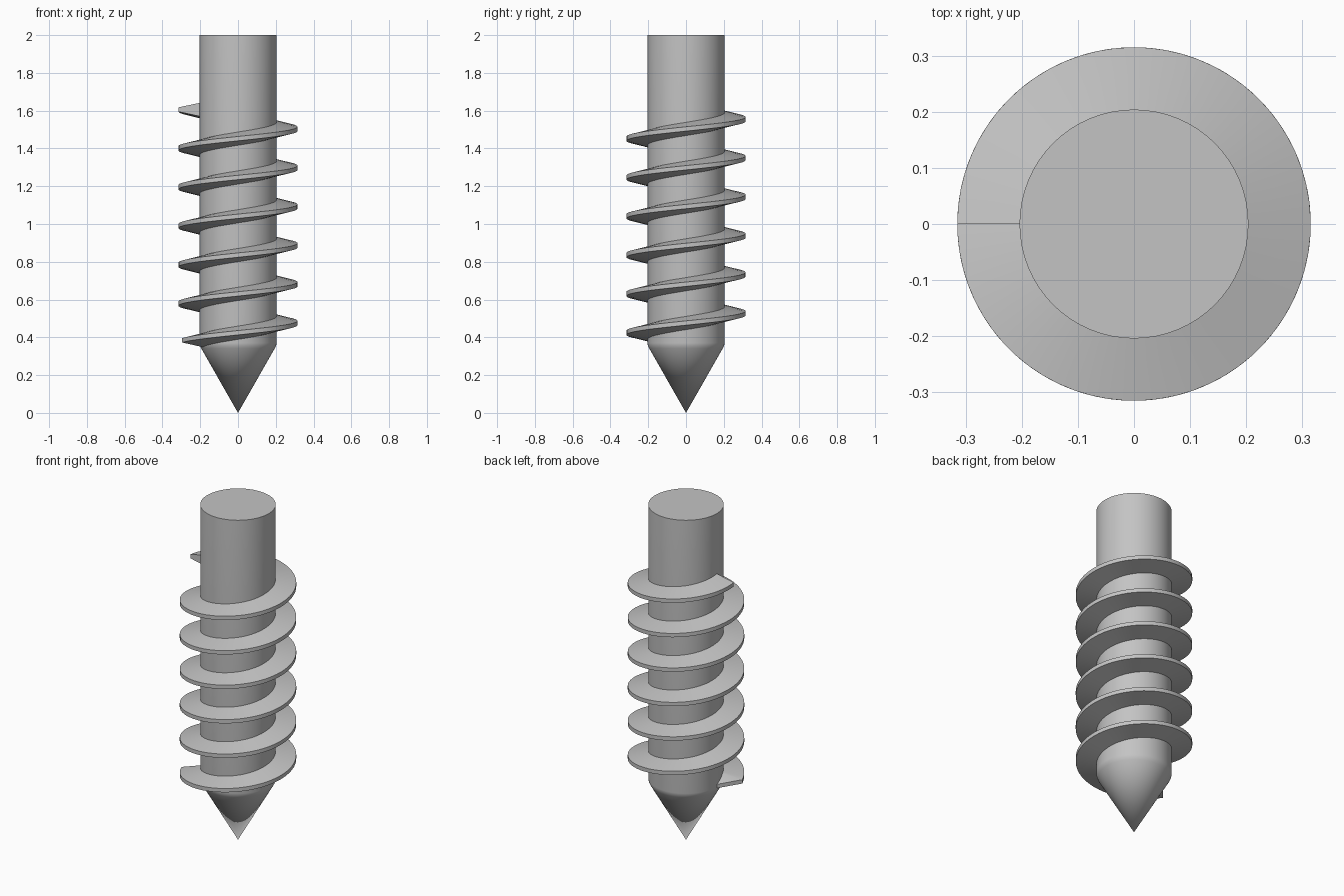
import bpy, bmesh, math

cube = bpy.data.objects.get("Cube")
if cube:
    bpy.data.objects.remove(cube, do_unlink=True)

steel = bpy.data.materials.new("grey steel")
steel.use_nodes = True
GREY = (0.55, 0.55, 0.55, 1)
steel.diffuse_color = GREY
steel.node_tree.nodes["Principled BSDF"].inputs["Base Color"].default_value = GREY

SHAFT_R, THREAD_R, ROOT_R = 0.204, 0.315, 0.19
START_Z, PITCH, TURNS, STEPS = 0.373, 0.2055, 6, 64


def finish(name, bm, angle):
    """Turn a bmesh into a smooth shaded steel object."""
    bmesh.ops.recalc_face_normals(bm, faces=bm.faces)
    mesh = bpy.data.meshes.new(name)
    bm.to_mesh(mesh)
    bm.free()
    mesh.materials.append(steel)
    obj = bpy.data.objects.new(name, mesh)
    bpy.context.collection.objects.link(obj)
    bpy.ops.object.select_all(action="DESELECT")
    obj.select_set(True)
    bpy.context.view_layer.objects.active = obj
    bpy.ops.object.shade_smooth_by_angle(angle=math.radians(angle))
    return obj


def bridge(bm, a, b):
    n = len(a)
    for i in range(n):
        j = (i + 1) % n
        bm.faces.new((a[i], a[j], b[j], b[i]))


# Shaft: pointed tip, softened shoulder and flat top
bm = bmesh.new()
rings = []
for r, z in ((0.195, 0.342), (0.202, 0.356), (SHAFT_R, 0.37), (SHAFT_R, 2.0)):
    rings.append([bm.verts.new((r * math.cos(t), r * math.sin(t), z))
                  for t in (math.tau * i / STEPS for i in range(STEPS))])
for low, high in zip(rings, rings[1:]):
    bridge(bm, low, high)
tip = bm.verts.new((0, 0, 0))
for i in range(STEPS):
    bm.faces.new((tip, rings[0][(i + 1) % STEPS], rings[0][i]))
bm.faces.new(rings[-1])
finish("pointed_shaft", bm, 35)

# Thread: tapered section swept up a helix, running out to the shaft at its start
bm = bmesh.new()
ramp = math.radians(20)
count = TURNS * STEPS
sweep = [0.0] + [ramp + (math.tau * TURNS - ramp) * i / count for i in range(count + 1)]
sections = []
for k, t in enumerate(sweep):
    z = START_Z + PITCH * t / math.tau
    outer = SHAFT_R if k == 0 else THREAD_R
    root_half = 0.014 if k == 0 else 0.038
    a = math.pi + t
    sections.append([bm.verts.new((r * math.cos(a), r * math.sin(a), z + h))
                     for r, h in ((ROOT_R, -root_half), (outer, -0.0115),
                                  (outer, 0.0115), (ROOT_R, root_half))])
for low, high in zip(sections, sections[1:]):
    bridge(bm, low, high)
bm.faces.new(sections[0])
bm.faces.new(sections[-1])
finish("helical_thread", bm, 30)
